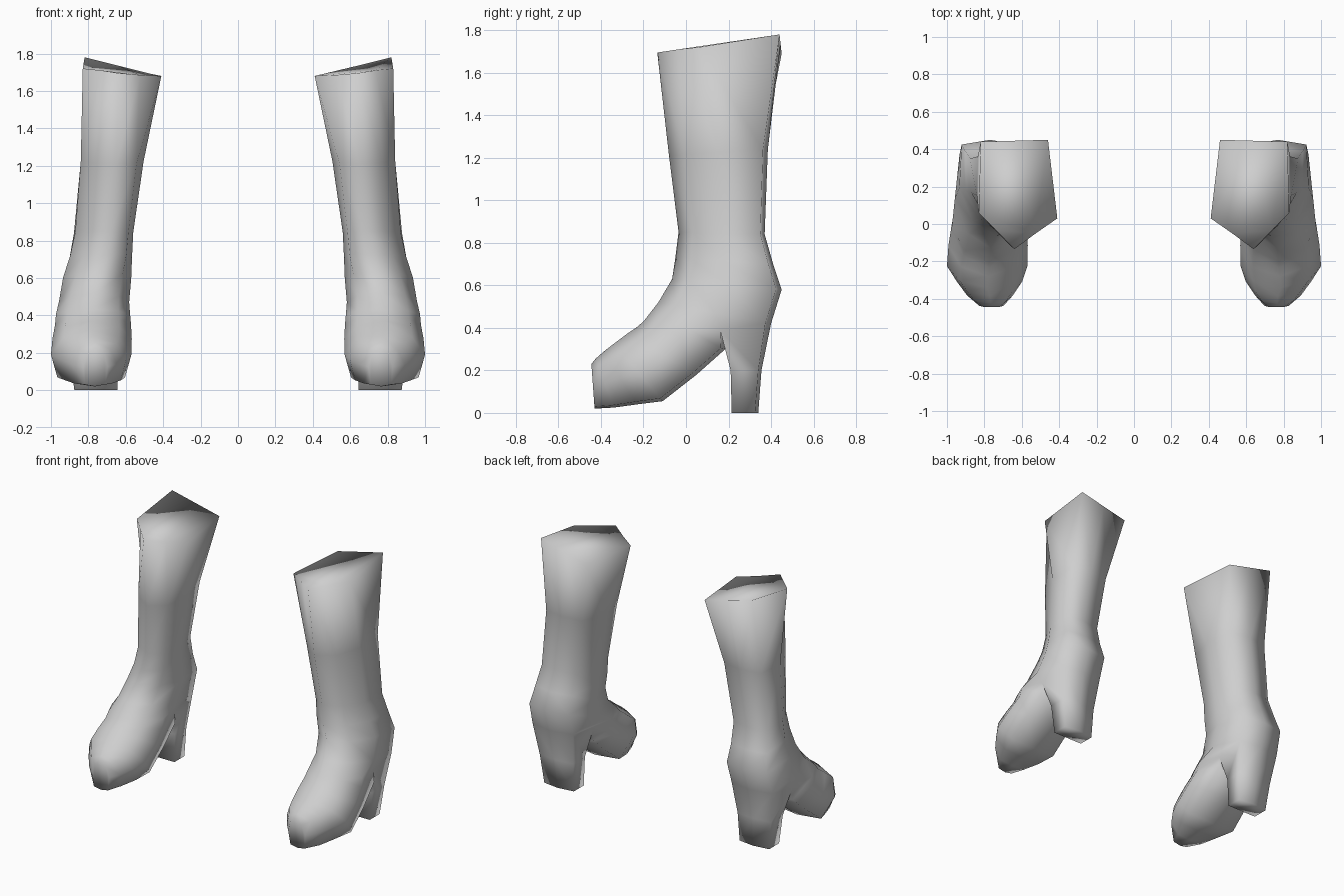
import bpy
import bmesh
import math

cube = bpy.data.objects.get("Cube")
if cube:
    bpy.data.objects.remove(cube, do_unlink=True)

COLOUR = (0.62, 0.62, 0.62, 1)
grey = bpy.data.materials.new("light_grey")
grey.use_nodes = True
grey.diffuse_color = COLOUR
grey.node_tree.nodes["Principled BSDF"].inputs["Base Color"].default_value = COLOUR

SIDES = 8

# Five-sided top opening, with midpoints on the long edges
TOP = [(0.64, -0.135, 1.695), (0.735, -0.035, 1.71), (0.83, 0.06, 1.72), (0.82, 0.44, 1.78),
       (0.64, 0.445, 1.735), (0.46, 0.45, 1.69), (0.41, 0.03, 1.68), (0.525, -0.05, 1.685)]

# Rings from shaft to toe: front (y, z), back (y, z), front x, back x, half width
RINGS = [
    ((-0.08, 1.21), (0.385, 1.24), 0.65, 0.695, 0.168),
    ((-0.035, 0.85), (0.37, 0.84), 0.68, 0.75, 0.155),
    ((-0.05, 0.73), (0.41, 0.70), 0.70, 0.765, 0.166),
    ((-0.065, 0.63), (0.45, 0.58), 0.735, 0.77, 0.182),
    ((-0.13, 0.52), (0.40, 0.42), 0.765, 0.775, 0.188),   # heel back
    ((-0.20, 0.43), (0.18, 0.385), 0.775, 0.775, 0.198),  # heel front
    ((-0.235, 0.40), (0.185, 0.30), 0.775, 0.775, 0.203),
    ((-0.28, 0.37), (0.05, 0.18), 0.78, 0.78, 0.212),
    ((-0.34, 0.325), (-0.11, 0.055), 0.785, 0.785, 0.215),
    ((-0.385, 0.29), (-0.23, 0.04), 0.77, 0.775, 0.175),
    ((-0.425, 0.255), (-0.34, 0.025), 0.765, 0.775, 0.122),
    ((-0.445, 0.23), (-0.43, 0.02), 0.76, 0.765, 0.065),
]
HEEL_STRIP = 5   # strip of faces the heel grows from


def soft(v, power):
    return math.copysign(abs(v) ** power, v)


def ring_points(front, back, x_front, x_back, half):
    # Pointed towards the front, flat and broad at the back or sole
    points = []
    for i in range(SIDES):
        a = math.tau * i / SIDES
        broad = math.cos(a) < -0.1
        t = (1 - soft(math.cos(a), 0.3 if broad else 1.1)) / 2
        points.append((x_front + (x_back - x_front) * t
                       + half * soft(math.sin(a), 0.5 if broad else 1.1),
                       front[0] + (back[0] - front[0]) * t,
                       front[1] + (back[1] - front[1]) * t))
    return points


def bridge(bm, a, b, skip=()):
    n = len(a)
    for i in range(n):
        if i not in skip:
            j = (i + 1) % n
            bm.faces.new((a[i], a[j], b[j], b[i]))


def heel_loop(bm, z, y_front, y_back, x, half):
    # Outline order: back outer, back middle, back inner, front inner, front middle, front outer
    xs = (half, 0, -half, -half, 0, half)
    ys = (y_back - 0.015, y_back, y_back - 0.015, y_front, y_front, y_front)
    return [bm.verts.new((x + dx, y, z)) for dx, y in zip(xs, ys)]


def build_boot(name, side):
    bm = bmesh.new()
    loops = [[bm.verts.new(p) for p in pts]
             for pts in [TOP] + [ring_points(*r) for r in RINGS]]

    # Shaft and foot, leaving a gap under the heel
    for k in range(len(loops) - 1):
        bridge(bm, loops[k], loops[k + 1], skip=(3, 4) if k == HEEL_STRIP else ())
    bm.faces.new(loops[0])
    bm.faces.new(loops[-1])

    # Tapered heel
    upper, lower = loops[HEEL_STRIP], loops[HEEL_STRIP + 1]
    outline = [upper[3], upper[4], upper[5], lower[5], lower[4], lower[3]]
    middle = heel_loop(bm, 0.2, 0.21, 0.355, 0.77, 0.13)
    tip = heel_loop(bm, 0.0, 0.215, 0.34, 0.76, 0.115)
    bridge(bm, outline, middle)
    bridge(bm, middle, tip)
    bm.faces.new(tip)

    for v in bm.verts:
        v.co.x *= side
    bmesh.ops.recalc_face_normals(bm, faces=bm.faces[:])
    for f in bm.faces:
        f.smooth = True
    mesh = bpy.data.meshes.new(name)
    bm.to_mesh(mesh)
    bm.free()
    mesh.materials.append(grey)
    bpy.context.collection.objects.link(bpy.data.objects.new(name, mesh))


build_boot("left_boot", 1)
build_boot("right_boot", -1)
